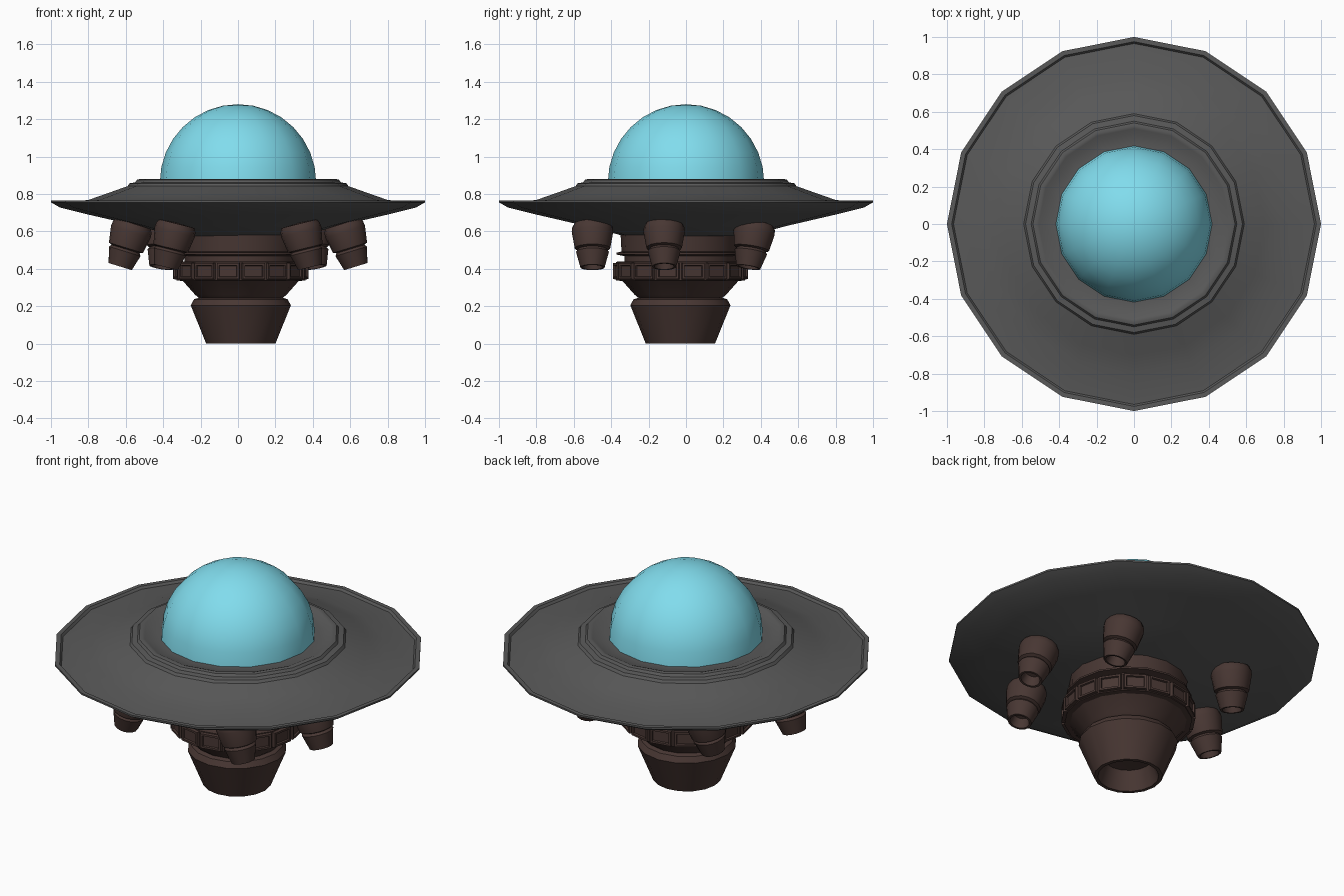
import bpy, bmesh, math
from mathutils import Vector

if "Cube" in bpy.data.objects:
    bpy.data.objects.remove(bpy.data.objects["Cube"])

SIDES = 16


def material(name, rgb):
    m = bpy.data.materials.new(name)
    m.diffuse_color = (*rgb, 1)
    m.use_nodes = True
    m.node_tree.nodes["Principled BSDF"].inputs["Base Color"].default_value = m.diffuse_color
    return m


GREY = material("hull_grey", (0.10, 0.10, 0.10))
BROWN = material("engine_brown", (0.065, 0.038, 0.033))
CYAN = material("canopy_cyan", (0.22, 0.72, 0.85))


def finish(name, bm, mat):
    bmesh.ops.remove_doubles(bm, verts=bm.verts, dist=1e-5)
    bmesh.ops.recalc_face_normals(bm, faces=bm.faces)
    me = bpy.data.meshes.new(name)
    bm.to_mesh(me)
    bm.free()
    me.materials.append(mat)
    ob = bpy.data.objects.new(name, me)
    bpy.context.collection.objects.link(ob)
    bpy.ops.object.select_all(action='DESELECT')
    ob.select_set(True)
    bpy.context.view_layer.objects.active = ob
    bpy.ops.object.shade_smooth_by_angle(angle=math.radians(32))
    return ob


def lathe(profile, sides=SIDES):
    """Spin (radius, height) points around z; returns the bmesh."""
    bm = bmesh.new()
    vs = [bm.verts.new((r, 0, z)) for r, z in profile]
    es = [bm.edges.new(p) for p in zip(vs, vs[1:])]
    bmesh.ops.spin(bm, geom=vs + es, axis=(0, 0, 1), cent=(0, 0, 0),
                   angle=2 * math.pi, steps=sides, use_merge=False)
    bmesh.ops.remove_doubles(bm, verts=bm.verts, dist=1e-5)
    return bm


# Saucer hull: shallow bowl below, stepped ring on top
finish("saucer_hull", lathe([
    (0, 0.57), (0.33, 0.575), (0.55, 0.632), (0.80, 0.69), (0.95, 0.727),
    (1.0, 0.755), (1.0, 0.765), (0.975, 0.765), (0.965, 0.752), (0.80, 0.768),
    (0.70, 0.803), (0.59, 0.842), (0.58, 0.857), (0.55, 0.862), (0.54, 0.876),
    (0.525, 0.880), (0.51, 0.876), (0.48, 0.862), (0.42, 0.86), (0, 0.86)]), GREY)

# Glass canopy: half sphere
R = 0.418
finish("canopy_dome", lathe([(R * math.cos(i * math.pi / 16), 0.862 + R * math.sin(i * math.pi / 16))
                             for i in range(9)]), CYAN)

# Main engine: hollow nozzle, cone, neck and thin collar, slightly off centre
CENTRE = (0.015, -0.03, 0)
body = finish("main_engine", lathe([
    (0, 0.12), (0.13, 0.11), (0.165, 0.0), (0.185, 0.0), (0.268, 0.205),
    (0.25, 0.237), (0.225, 0.245), (0.245, 0.262), (0.31, 0.335), (0.325, 0.345),
    (0.325, 0.43), (0.30, 0.44), (0.30, 0.468), (0.342, 0.476), (0.342, 0.486),
    (0.315, 0.492), (0.32, 0.59), (0, 0.59)]), BROWN)
body.location = CENTRE

# Panelled ring around the engine: each side raised, with a sunken middle
bm = lathe([(0.315, 0.335), (0.345, 0.338), (0.345, 0.437), (0.315, 0.44)])
bm.normal_update()
panels = [f for f in bm.faces if abs(f.normal.z) < 0.05]
for thick, depth in ((0.007, 0.0), (0.003, 0.018), (0.016, 0.0), (0.004, -0.010)):
    for f in panels:
        n = f.normal.copy()
        n.z = 0
        n.normalize()
        if n.dot(f.calc_center_median()) < 0:
            n.negate()
        bmesh.ops.inset_individual(bm, faces=[f], thickness=thick, depth=0.0)
        for v in f.verts:
            v.co += n * depth
    bm.normal_update()
finish("panel_ring", bm, BROWN).location = CENTRE

# Small thrusters: three per side, tilted along the hull (top point, bottom point)
POD = [(0, 0.06), (0.04, 0.055), (0.053, 0.0), (0.065, 0.0), (0.088, 0.085),
       (0.078, 0.098), (0.095, 0.105), (0.111, 0.195), (0.108, 0.22),
       (0.097, 0.24), (0, 0.245)]
PODS = {"front": ((0.325, -0.50, 0.65), (0.385, -0.50, 0.408)),
        "middle": ((0.56, -0.117, 0.64), (0.63, -0.117, 0.412)),
        "back": ((0.37, 0.373, 0.65), (0.41, 0.333, 0.408))}
for name, (top, bottom) in PODS.items():
    for side, s in (("right", 1), ("left", -1)):
        t, b = (Vector((s * p[0], p[1], p[2])) for p in (top, bottom))
        pod = finish(f"{name}_{side}_thruster", lathe(POD), BROWN)
        pod.location = b
        pod.rotation_mode = 'QUATERNION'
        pod.rotation_quaternion = Vector((0, 0, 1)).rotation_difference(t - b)
